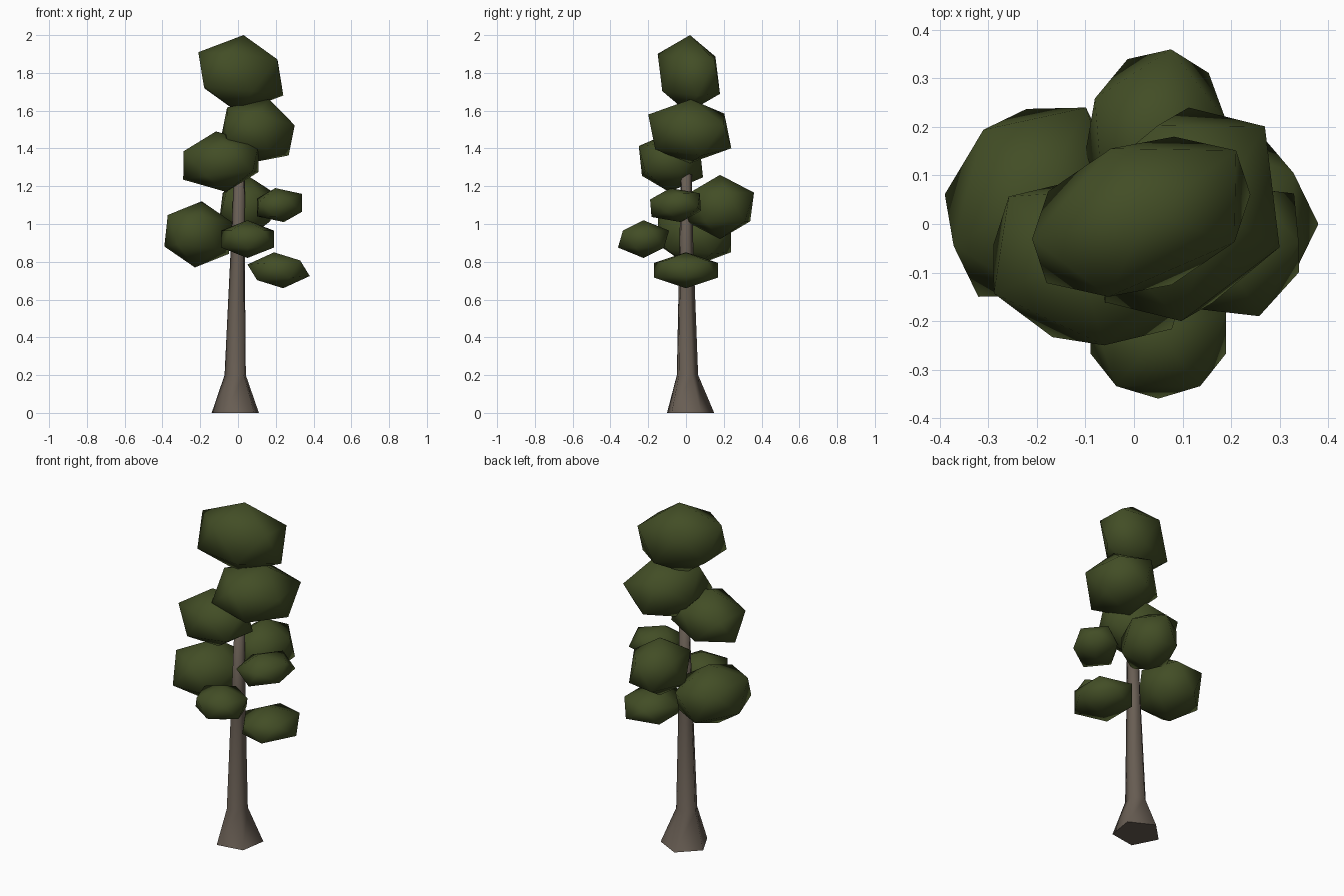
import bpy, bmesh
from math import radians, cos, sin, tau
from mathutils import Matrix, Vector, Euler

cube = bpy.data.objects.get("Cube")
if cube:
    bpy.data.objects.remove(cube, do_unlink=True)


def material(name, rgb):
    mat = bpy.data.materials.new(name)
    mat.use_nodes = True
    mat.diffuse_color = (*rgb, 1)
    bsdf = mat.node_tree.nodes["Principled BSDF"]
    bsdf.inputs["Base Color"].default_value = (*rgb, 1)
    bsdf.inputs["Roughness"].default_value = 0.9
    return mat


leaf_green = material("leaf green", (0.055, 0.075, 0.019))
bark_brown = material("bark brown", (0.14, 0.112, 0.088))


def finish(name, bm, mat):
    bmesh.ops.recalc_face_normals(bm, faces=bm.faces[:])
    for face in bm.faces:
        face.smooth = True
    mesh = bpy.data.meshes.new(name)
    bm.to_mesh(mesh)
    bm.free()
    mesh.materials.append(mat)
    obj = bpy.data.objects.new(name, mesh)
    bpy.context.collection.objects.link(obj)


# Leaf clump: a stretched, turned icosphere fitted between two corners
def clump(name, low, high, spin=0, stretch=1, turn=(0, 0, 0)):
    bm = bmesh.new()
    bmesh.ops.create_icosphere(bm, subdivisions=1, radius=1)
    shape = (Euler([radians(a) for a in turn]).to_matrix().to_4x4()
             @ Matrix.Diagonal((stretch, 1, 1, 1))
             @ Matrix.Rotation(radians(spin), 4, "Z"))
    bm.transform(shape)
    for i in range(3):
        small = min(v.co[i] for v in bm.verts)
        large = max(v.co[i] for v in bm.verts)
        for v in bm.verts:
            t = (v.co[i] - small) / (large - small)
            v.co[i] = low[i] + t * (high[i] - low[i])
    finish(name, bm, leaf_green)


clump("crown_top", (-.21, -.15, 1.59), (.24, .18, 2.0), 18, 1.5, (0, 5, 25))
clump("crown_middle", (-.09, -.20, 1.32), (.30, .24, 1.66), 0, 1.2, (12, 12, 50))
clump("crown_lower", (-.29, -.25, 1.17), (.11, .09, 1.49), 10, 1.2, (0, -8, -20))
clump("back_clump", (-.10, .0, .92), (.19, .36, 1.26), 20, 1.1, (0, 0, 60))
clump("small_left_clump", (.10, -.19, 1.01), (.34, .08, 1.19), 30, 1.2, (0, -15, 50))
clump("right_clump", (-.39, -.15, .77), (-.03, .24, 1.12), 15, 1.2, (0, 8, 45))
clump("front_clump", (-.09, -.36, .82), (.19, -.09, 1.02), 0, 1, (0, 0, 18))
clump("low_left_clump", (.05, -.17, .66), (.38, .17, .85), 36, 1, (0, -8, 0))

# Trunk: five-sided rings of (x, y, z, radius) with a flared foot
rings = [(-.008, .018, 0, .133), (-.012, .005, .2, .06),
         (0, 0, .85, .04), (.012, 0, 1.4, .028)]
bm = bmesh.new()
loops = []
for x, y, z, r in rings:
    angles = [tau * k / 5 - tau / 8 for k in range(5)]
    loops.append([bm.verts.new(Vector((x + r * cos(a), y + r * sin(a), z)))
                  for a in angles])
for a, b in zip(loops, loops[1:]):
    for k in range(5):
        n = (k + 1) % 5
        bm.faces.new((a[k], a[n], b[n], b[k]))
bm.faces.new(loops[-1])
bottom = bm.faces.new(loops[0][::-1])
bmesh.ops.split_edges(bm, edges=bottom.edges[:])
finish("trunk", bm, bark_brown)
